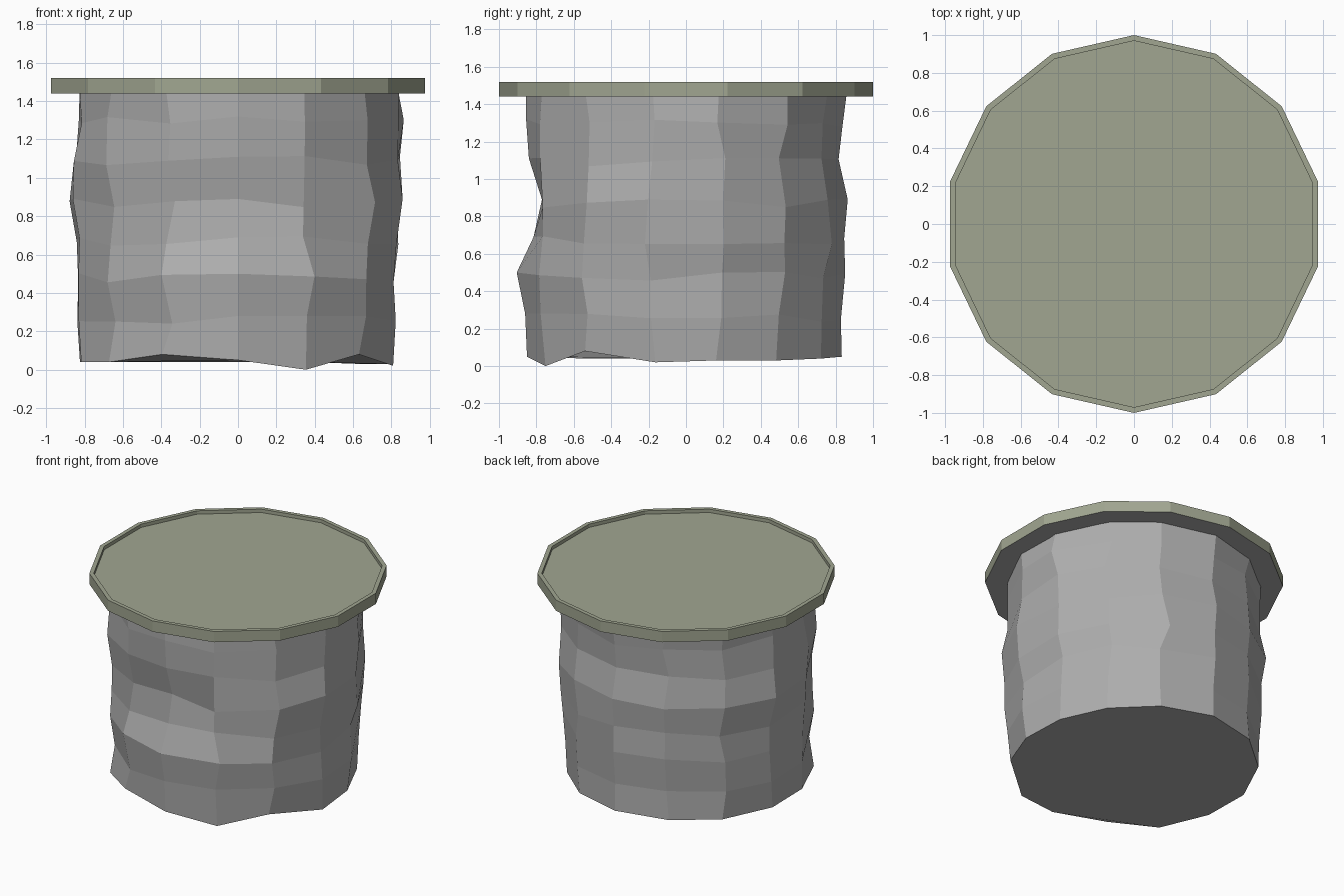
import bpy, bmesh, math, random

if "Cube" in bpy.data.objects:
    bpy.data.objects.remove(bpy.data.objects["Cube"])

random.seed(4)
N = 14          # sides of trunk and lid


def direction(k):
    return -math.pi / 2 + k * 2 * math.pi / N


def paint(name, color):
    mat = bpy.data.materials.new(name)
    mat.diffuse_color = (*color, 1)
    mat.use_nodes = True
    mat.node_tree.nodes["Principled BSDF"].inputs["Base Color"].default_value = mat.diffuse_color
    return mat


def loft(name, rings, materials):
    """Skin closed rings of points, capping both ends; the last material goes on the underside."""
    bm = bmesh.new()
    loops = [[bm.verts.new(p) for p in ring] for ring in rings]
    for lo, hi in zip(loops, loops[1:]):
        for k in range(N):
            j = (k + 1) % N
            bm.faces.new((lo[k], lo[j], hi[j], hi[k]))
    bm.faces.new(loops[0][::-1]).material_index = len(materials) - 1
    bm.faces.new(loops[-1])
    bmesh.ops.recalc_face_normals(bm, faces=bm.faces)
    mesh = bpy.data.meshes.new(name)
    bm.to_mesh(mesh)
    bm.free()
    for mat in materials:
        mesh.materials.append(mat)
    obj = bpy.data.objects.new(name, mesh)
    bpy.context.collection.objects.link(obj)
    return obj


grey = paint("dark_grey", (.42, .42, .42))
olive = paint("olive_grey", (.355, .38, .283))

# Trunk: wavy profile of every second column (radius from bottom to top)
profiles = [
    (.85, .86, .905, .815, .77, .84, .855, .855),   # front
    (.83, .85, .87, .87, .89, .85, .85, .85),       # front right
    (.80, .82, .81, .86, .85, .87, .88, .85),       # right
    (.81, .82, .83, .85, .85, .82, .82, .855),      # back right
    (.84, .83, .85, .84, .86, .83, .83, .85),       # back left
    (.84, .86, .86, .87, .90, .865, .845, .85),     # left
    (.86, .83, .86, .85, .85, .88, .86, .86),       # front left
]
heights = [0, .26, .48, .67, .87, 1.09, 1.30, 1.47]
# Uneven foot of the trunk
foot = [.05, 0, .08, .02, .03, .03, .04, .05, .05, .04, .04, .04, .04, .08]

trunk_rings = []
for i, height in enumerate(heights):
    ring = []
    for k in range(N):
        a = direction(k)
        r = profiles[k // 2][i]
        if k % 2:
            r = (r + profiles[(k // 2 + 1) % 7][i]) / 2 + random.uniform(-.012, .012)
        if k not in (0, 7):
            a += random.uniform(-.04, .04)
        z = height + random.uniform(-.025, .025)
        if i == 0:
            z = foot[k]
        elif i == len(heights) - 1:
            z = height
        elif k == 0:
            z = height + .02
        ring.append((r * math.cos(a), r * math.sin(a), z))
    trunk_rings.append(ring)
loft("trunk", trunk_rings, [grey])

# Lid: flat disc with a thin raised rim around a shallow recess, grey underneath
lid_rings = [[(r * math.cos(direction(k)), r * math.sin(direction(k)), z) for k in range(N)]
             for r, z in ((1, 1.44), (1, 1.52), (.97, 1.52), (.97, 1.495))]
loft("lid", lid_rings, [olive, grey])
